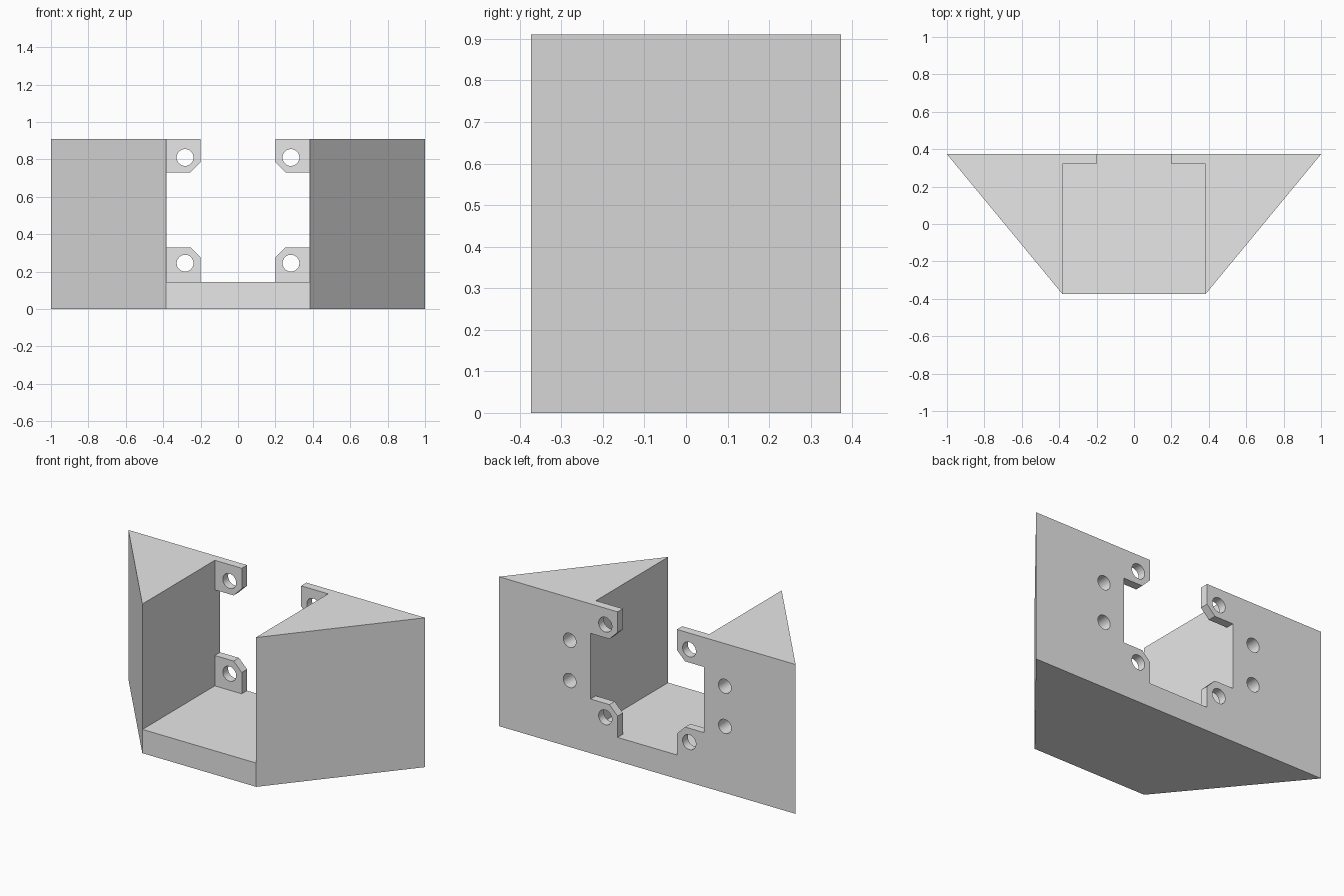
import bpy
import bmesh
import math

cube = bpy.data.objects.get("Cube")
if cube:
    bpy.data.objects.remove(cube, do_unlink=True)

grey = bpy.data.materials.new("plain_grey")
grey.use_nodes = True
colour = (0.8, 0.8, 0.8, 1)
grey.diffuse_color = colour
grey.node_tree.nodes["Principled BSDF"].inputs["Base Color"].default_value = colour

BACK, FRONT, HEIGHT = 0.373, -0.373, 0.91
FLOOR, INNER, TAB_X = 0.145, 0.382, 0.2
TAB_FRONT = 0.322


def prism(name, points, depth):
    """Closed prism: a polygon of 3D points pushed along a vector."""
    bm = bmesh.new()
    face = bm.faces.new([bm.verts.new(p) for p in points])
    out = bmesh.ops.extrude_face_region(bm, geom=[face])
    moved = [v for v in out["geom"] if isinstance(v, bmesh.types.BMVert)]
    bmesh.ops.translate(bm, vec=depth, verts=moved)
    bmesh.ops.recalc_face_normals(bm, faces=bm.faces)
    mesh = bpy.data.meshes.new(name)
    bm.to_mesh(mesh)
    bm.free()
    mesh.materials.append(grey)
    obj = bpy.data.objects.new(name, mesh)
    bpy.context.collection.objects.link(obj)
    return obj


def carve(target, cutter):
    """Subtract the cutter, then discard it."""
    cutter.hide_render = True
    mod = target.modifiers.new("cut", 'BOOLEAN')
    mod.operation = 'DIFFERENCE'
    mod.solver = 'EXACT'
    mod.object = cutter
    bpy.context.view_layer.objects.active = target
    bpy.ops.object.modifier_apply(modifier=mod.name)
    bpy.data.objects.remove(cutter, do_unlink=True)


def drill(target, x, z, radius, start):
    """Round hole from the back face forward to y = start."""
    steps = [2 * math.pi * i / 32 for i in range(32)]
    ring = [(x + radius * math.cos(a), start, z + radius * math.sin(a)) for a in steps]
    carve(target, prism("hole_cutter", ring, (0, 1, 0)))


# Trapezoid block
body = prism("bracket_body", [(-1, BACK, 0), (1, BACK, 0),
                              (INNER + 0.002, FRONT, 0), (-INNER - 0.002, FRONT, 0)],
             (0, 0, HEIGHT))

# Main bay, open at the front and top
carve(body, prism("bay_cutter", [(-INNER, -1, FLOOR), (INNER, -1, FLOOR),
                                 (INNER, TAB_FRONT, FLOOR), (-INNER, TAB_FRONT, FLOOR)],
                  (0, 0, 1)))

# Back opening, leaving four chamfered tabs
side = [(TAB_X, FLOOR), (TAB_X, 0.275), (0.255, 0.33), (INNER, 0.33),
        (INNER, 0.73), (0.255, 0.73), (TAB_X, 0.785), (TAB_X, 1.1)]
outline = side + [(-x, z) for x, z in reversed(side)]
carve(body, prism("opening_cutter", [(x, 0.2, z) for x, z in outline], (0, 1, 0)))

# Tab holes and blind holes in the back of the wedges
for sx in (-1, 1):
    for z in (0.245, 0.81):
        drill(body, sx * 0.283, z, 0.045, 0.25)
    for z in (0.405, 0.65):
        drill(body, sx * 0.523, z, 0.043, 0.1)

# Round hole walls, crisp edges elsewhere
bpy.ops.object.select_all(action='DESELECT')
body.select_set(True)
bpy.context.view_layer.objects.active = body
bpy.ops.object.shade_smooth_by_angle(angle=math.radians(30))
